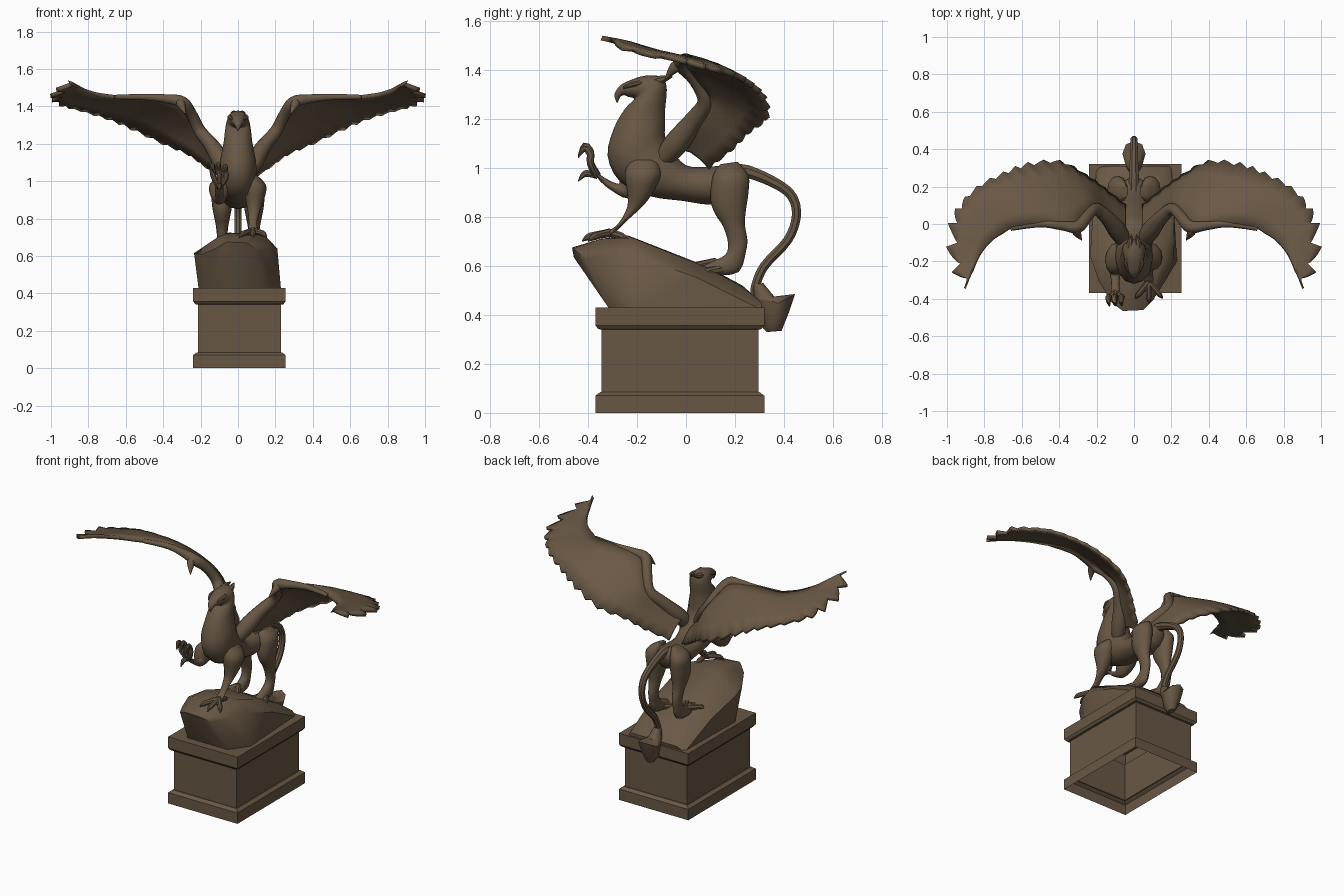
import bpy, bmesh, math
from mathutils import Vector as V

bronze = bpy.data.materials.new("dark bronze")
bronze.diffuse_color = (0.14, 0.097, 0.059, 1)


def finish(name, bm, angle=40, mirror=False):
    bmesh.ops.recalc_face_normals(bm, faces=bm.faces)
    me = bpy.data.meshes.new(name)
    bm.to_mesh(me)
    bm.free()
    me.materials.append(bronze)
    ob = bpy.data.objects.new(name, me)
    bpy.context.collection.objects.link(ob)
    bpy.ops.object.select_all(action='DESELECT')
    ob.select_set(True)
    bpy.context.view_layer.objects.active = ob
    if angle:
        bpy.ops.object.shade_smooth_by_angle(angle=math.radians(angle))
    if mirror:
        ob.modifiers.new("mirror", 'MIRROR').use_mirror_merge = False
    return ob


def spline(rows, sub):
    """Catmull-Rom through rows of numbers."""
    out, n = [], len(rows)
    for i in range(n - 1):
        a, b, c, d = (rows[max(i - 1, 0)], rows[i], rows[i + 1], rows[min(i + 2, n - 1)])
        for s in range(sub):
            t = s / sub
            out.append([q + .5 * t * (r - p + t * (2*p - 5*q + 4*r - s4 + t * (3*(q - r) + s4 - p)))
                        for p, q, r, s4 in zip(a, b, c, d)])
    return out + [list(rows[-1])]


def skin(bm, rings, cap=True):
    rings = [[bm.verts.new(p) for p in r] for r in rings]
    n = len(rings[0])
    for a, b in zip(rings, rings[1:]):
        for i in range(n):
            bm.faces.new((a[i], a[(i + 1) % n], b[(i + 1) % n], b[i]))
    if cap:
        bm.faces.new(rings[0])
    bm.faces.new(rings[-1])


def loft(name, sections, sub=3, n=12, mirror=False):
    """Sections: x, edge A (y, z), edge B (y, z), half width."""
    bm, rings = bmesh.new(), []
    for x, y1, z1, y2, z2, w in spline(sections, sub):
        ring = []
        for k in range(n):
            c, s = math.cos(2 * math.pi * k / n), math.sin(2 * math.pi * k / n)
            ring.append((x + max(w, .002) * s, (y1 + y2) / 2 + c * (y1 - y2) / 2,
                         (z1 + z2) / 2 + c * (z1 - z2) / 2))
        rings.append(ring)
    skin(bm, rings)
    return finish(name, bm, 50, mirror)


def tube(bm, pts, sub=3, n=8):
    """Round tube through points x, y, z, radius."""
    p = spline(pts, sub)
    rings, nrm = [], V((.31, .2, .93))
    for i, q in enumerate(p):
        t = (V(p[min(i + 1, len(p) - 1)][:3]) - V(p[max(i - 1, 0)][:3])).normalized()
        nrm = (nrm - t * nrm.dot(t)).normalized()
        o = t.cross(nrm)
        rings.append([V(q[:3]) + max(q[3], .002) * (nrm * math.cos(a) + o * math.sin(a))
                      for a in (2 * math.pi * k / n for k in range(n))])
    skin(bm, rings)


def foot(name, x, y, z, length, drop, r, angles):
    bm = bmesh.new()
    for deg in angles:
        a = math.radians(deg)
        l = length * (.6 if abs(deg) > 90 else 1)
        dx, dy = math.sin(a) * l, -math.cos(a) * l
        tube(bm, [(x, y, z, r), (x + .5*dx, y + .5*dy, z - drop*.25, r * .85),
                  (x + .78*dx, y + .78*dy, z - drop*.5, r * .8), (x + dx, y + dy, z - drop, .002)])
    finish(name, bm)


# Pedestal: rectangular rings (inset, height), an open shell underneath
bm = bmesh.new()
prof = [(0, 0), (0, .07), (.02, .085), (.025, .085), (.025, .34), (.012, .342), (0, .357), (0, .43)]
skin(bm, [[(.0075 + sx * (.2475 - i), -.025 + sy * (.345 - i), z)
           for sx, sy in ((-1, -1), (1, -1), (1, 1), (-1, 1))] for i, z in prof], cap=False)
finish("pedestal", bm, 0)

# Rock: hull of a few corner points
bm = bmesh.new()
for p in [(-.06, -.465, .675), (.05, -.46, .67), (-.12, -.42, .64), (.1, -.41, .63), (-.03, -.458, .635),
          (-.05, -.24, .725), (.14, -.22, .715), (-.11, -.3, .7), (.04, -.35, .71), (-.09, -.2, .71),
          (-.235, -.17, .615), (-.22, .05, .55), (.21, -.2, .64), (.215, .05, .55), (-.19, -.3, .61),
          (.17, -.3, .64), (.13, .08, .595), (-.12, .08, .6), (-.09, .23, .52), (.12, .23, .515),
          (.19, .2, .48), (-.19, .2, .48), (-.15, .31, .45), (.17, .31, .45), (-.21, -.2, .42),
          (.23, -.2, .42), (-.14, -.31, .42), (.15, -.31, .42), (.2, .31, .42), (-.2, .3, .42)]:
    bm.verts.new(p)
bmesh.ops.convex_hull(bm, input=bm.verts)
finish("rock", bm, 35)

# Torso, neck, head and hooked beak
loft("body", [(0, .25, .98, .24, .93, .03), (0, .2, 1.015, .2, .87, .08), (0, .1, 1.005, .1, .85, .09),
              (0, 0, 1.01, -.01, .865, .09), (0, -.06, 1.08, -.15, .885, .1),
              (0, -.085, 1.13, -.27, .945, .1), (0, -.085, 1.18, -.32, 1.05, .095),
              (0, -.085, 1.24, -.295, 1.16, .078), (0, -.08, 1.29, -.25, 1.24, .07),
              (0, -.08, 1.335, -.215, 1.275, .064), (0, -.1, 1.372, -.213, 1.283, .058),
              (0, -.17, 1.376, -.22, 1.287, .052), (0, -.235, 1.355, -.235, 1.29, .042),
              (0, -.27, 1.335, -.252, 1.297, .028), (0, -.292, 1.3, -.268, 1.29, .016),
              (0, -.284, 1.268, -.278, 1.267, .003)])
bm = bmesh.new()
tube(bm, [(.02, -.15, 1.345, .02), (.022, -.1, 1.36, .018), (.012, -.055, 1.372, .002)])
tube(bm, [(.035, -.17, 1.348, .008), (.044, -.21, 1.343, .012), (.03, -.255, 1.328, .006)])
finish("crest_and_brow", bm, mirror=True)

# Standing front leg
loft("standing_front_leg", [(.055, -.12, 1.05, -.22, 1.05, .025), (.09, -.1, .98, -.25, .98, .06),
                            (.09, -.13, .91, -.24, .9, .05), (.085, -.17, .85, -.24, .84, .034),
                            (.08, -.235, .79, -.275, .775, .022), (.08, -.28, .745, -.325, .735, .024),
                            (.08, -.3, .72, -.345, .72, .015)])
foot("standing_talons", .08, -.31, .735, .115, .035, .018, (-40, 0, 40, 170))

# Raised front leg with open talons
loft("raised_front_leg", [(-.055, -.12, 1.05, -.22, 1.05, .025), (-.09, -.1, .98, -.26, .99, .06),
                          (-.1, -.16, .91, -.27, .95, .05), (-.1, -.235, .875, -.275, .935, .032),
                          (-.1, -.3, .905, -.315, .95, .022), (-.1, -.35, .945, -.37, .985, .022),
                          (-.1, -.37, .975, -.385, 1.0, .015)])
bm = bmesh.new()
for x, r in ((-.13, 1), (-.1, 1.05), (-.065, .95)):
    tube(bm, [(-.1, -.365, .97, .018), (x, -.39, .97 + .05*r, .015), (x*1.05, -.39, .97 + .09*r, .016),
              (x*1.05, -.415, .97 + .115*r, .013), (x, -.44, .97 + .075*r, .002)])
tube(bm, [(-.1, -.36, .97, .017), (-.1, -.39, .975, .014), (-.1, -.415, .975, .014), (-.1, -.44, .945, .002)])
finish("raised_talons", bm)

# Hind legs and paws
for name, x, dy in (("right", .085, .03), ("left", -.085, -.01)):
    loft(name + "_hind_leg", [(x * .6, .21, 1.025, .14, 1.015, .02), (x, .255, .97, .11, .97, .052),
                              (x, .255, .9, .1, .87, .055), (x, .245, .83, .12, .81, .045),
                              (x, .24, .77, .152, .76, .034), (x, .25, .71, .172, .69, .027),
                              (x, .245, .66, .16, .645, .026), (x, .215, .575, .11, .62, .03),
                              (x, .12, .56, .07, .6, .03)])
    foot(name + "_hind_paw", x, .13 + dy, .605 - dy * .6, .125, .035, .022, (-32, 0, 32))

# Tail and tuft
bm = bmesh.new()
tube(bm, [(0, .18, .98, .035), (0, .25, .985, .028), (0, .37, .935, .023), (0, .435, .88, .021),
          (0, .45, .8, .02), (0, .415, .705, .02), (0, .32, .6, .02), (0, .285, .52, .02), (0, .285, .48, .022)], 4)
finish("tail", bm)
loft("tail_tuft", [(0, .265, .52, .315, .53, .02), (0, .275, .46, .36, .475, .045),
                   (0, .305, .41, .445, .485, .062), (0, .315, .345, .42, .41, .05),
                   (0, .33, .33, .39, .335, .02)], 1, 8)

# Wings: leading and trailing points, saw-toothed feather tips
span = spline([(.05, -.06, 1.08, .05, .1, 1.0), (.13, .01, 1.17, .16, .19, 1.07),
               (.21, .08, 1.28, .26, .26, 1.14), (.25, .03, 1.36, .4, .335, 1.2),
               (.31, -.02, 1.43, .57, .325, 1.28), (.48, 0, 1.455, .7, .275, 1.335),
               (.64, -.02, 1.45, .84, .2, 1.38), (.7, -.05, 1.455, .955, .08, 1.41),
               (.76, -.09, 1.465, 1.0, -.03, 1.44), (.82, -.16, 1.485, .99, -.22, 1.475),
               (.86, -.24, 1.51, .905, -.345, 1.53)], 8)
bm, rows = bmesh.new(), []
for i, r in enumerate(span):
    a, b = V(r[:3]), V(r[3:])
    u = i / (len(span) - 1)
    saw = i % 4 / 3 if i < 56 else (i - 56) % 6 / 5
    cut = saw * (.06 + .4 * max(0, u - .65) / .35)
    if i == len(span) - 1:
        cut = 0
    rows.append([bm.verts.new(a.lerp(b, t * (1 - cut * t ** 3)) + V((0, 0, .03 * math.sin(math.pi * t) * (1 - u))))
                 for t in (0, .25, .5, .75, 1)])
for a, b in zip(rows, rows[1:]):
    for k in range(4):
        bm.faces.new((a[k], a[k + 1], b[k + 1], b[k]))
wing = finish("wings", bm, 30)
sol = wing.modifiers.new("thickness", 'SOLIDIFY')
sol.thickness, sol.offset = .022, 0
wing.modifiers.new("mirror", 'MIRROR').use_mirror_merge = False

# Wing arms along the leading edge, with a small wrist spur
bm = bmesh.new()
tube(bm, [(.05, -.1, 1.03, .035), (.085, -.04, 1.1, .05), (.14, .03, 1.19, .04), (.205, .08, 1.27, .033),
          (.25, .04, 1.36, .03), (.3, -.015, 1.422, .034), (.38, -.01, 1.44, .025),
          (.5, 0, 1.45, .018), (.66, -.025, 1.45, .012)], 4, 10)
tube(bm, [(.31, -.01, 1.43, .028), (.305, -.045, 1.41, .024), (.28, -.085, 1.36, .003)])
finish("wing_arms", bm, 50, mirror=True)
